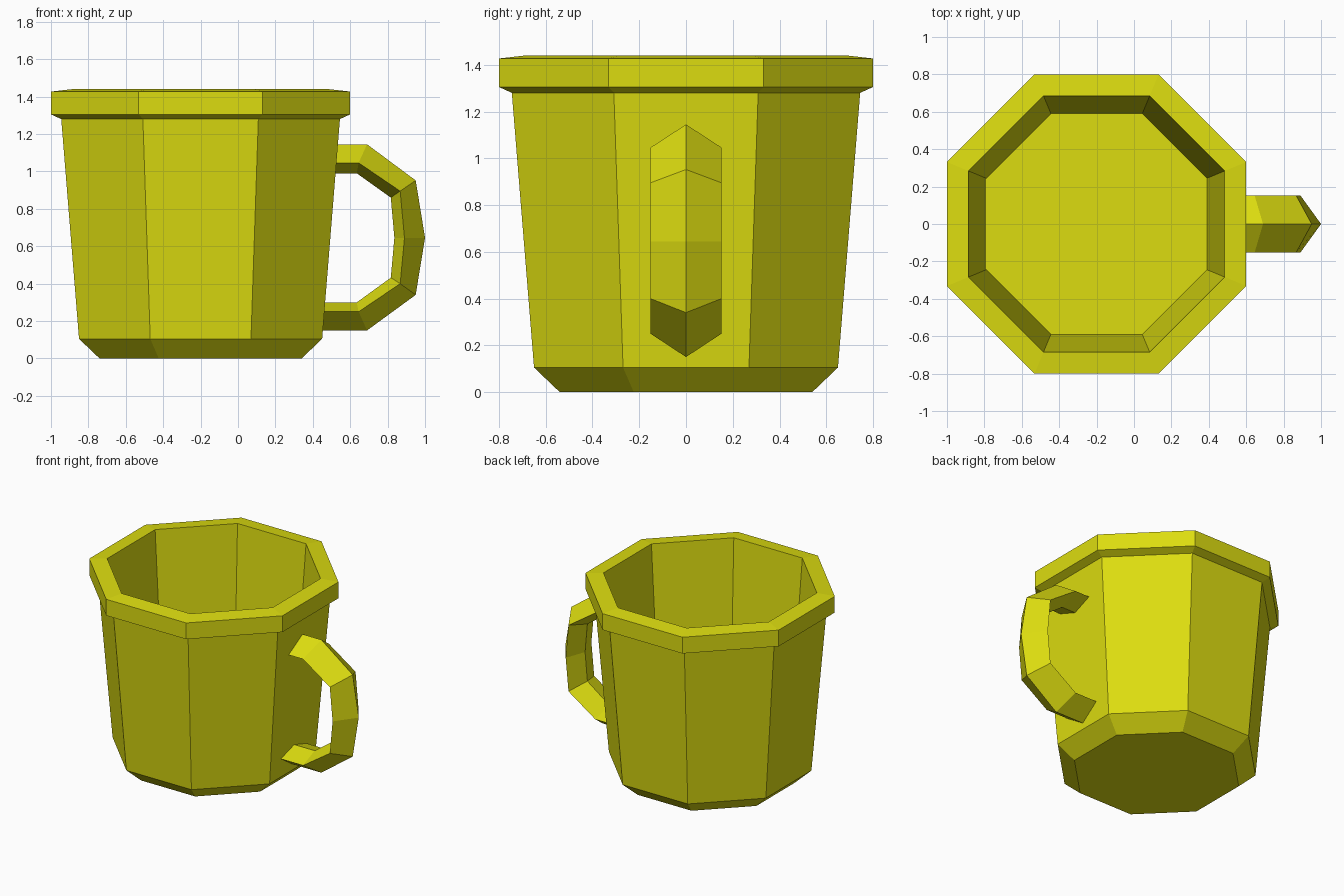
import bpy, bmesh, math

if "Cube" in bpy.data.objects:
    bpy.data.objects.remove(bpy.data.objects["Cube"])

yellow = bpy.data.materials.new("mustard yellow")
yellow.diffuse_color = (0.72, 0.72, 0.005, 1)
yellow.use_nodes = True
yellow.node_tree.nodes["Principled BSDF"].inputs["Base Color"].default_value = yellow.diffuse_color


def loft(name, rings):
    """Skin a list of equal-length point rings and cap both ends."""
    bm = bmesh.new()
    loops = [[bm.verts.new(p) for p in ring] for ring in rings]
    n = len(loops[0])
    for a, b in zip(loops, loops[1:]):
        for i in range(n):
            j = (i + 1) % n
            bm.faces.new((a[i], a[j], b[j], b[i]))
    bm.faces.new(loops[0][::-1])
    bm.faces.new(loops[-1])
    bmesh.ops.recalc_face_normals(bm, faces=bm.faces)
    mesh = bpy.data.meshes.new(name)
    bm.to_mesh(mesh)
    bm.free()
    mesh.materials.append(yellow)
    obj = bpy.data.objects.new(name, mesh)
    bpy.context.collection.objects.link(obj)
    return obj


def octagon(apothem, z, cx=-0.2):
    r = apothem / math.cos(math.pi / 8)
    return [(cx + r * math.cos(math.pi * (k + 0.5) / 4),
             r * math.sin(math.pi * (k + 0.5) / 4), z) for k in range(8)]


# Cup: foot bevel, tapered wall, rim band, inner wall and floor
cup_profile = [(0.54, 0), (0.65, 0.105), (0.745, 1.28), (0.80, 1.305),
               (0.80, 1.427), (0.685, 1.44), (0.59, 0.105)]
loft("cup", [octagon(a, z) for a, z in cup_profile])

# Handle: kite cross-section (outer ridge, side edges, inner ridge) along a bent path
outer = [(0.49, 1.145), (0.69, 1.145), (0.95, 0.952), (1.0, 0.645),
         (0.95, 0.34), (0.69, 0.15), (0.43, 0.15)]
side = [(0.49, 1.046), (0.645, 1.046), (0.867, 0.895), (0.89, 0.645),
        (0.867, 0.40), (0.645, 0.25), (0.43, 0.25)]
inner = [(0.49, 0.99), (0.635, 0.99), (0.817, 0.86), (0.836, 0.645),
         (0.817, 0.432), (0.635, 0.30), (0.43, 0.30)]
loft("handle", [[(o[0], 0, o[1]), (s[0], 0.152, s[1]), (i[0], 0, i[1]), (s[0], -0.152, s[1])]
                for o, s, i in zip(outer, side, inner)])
